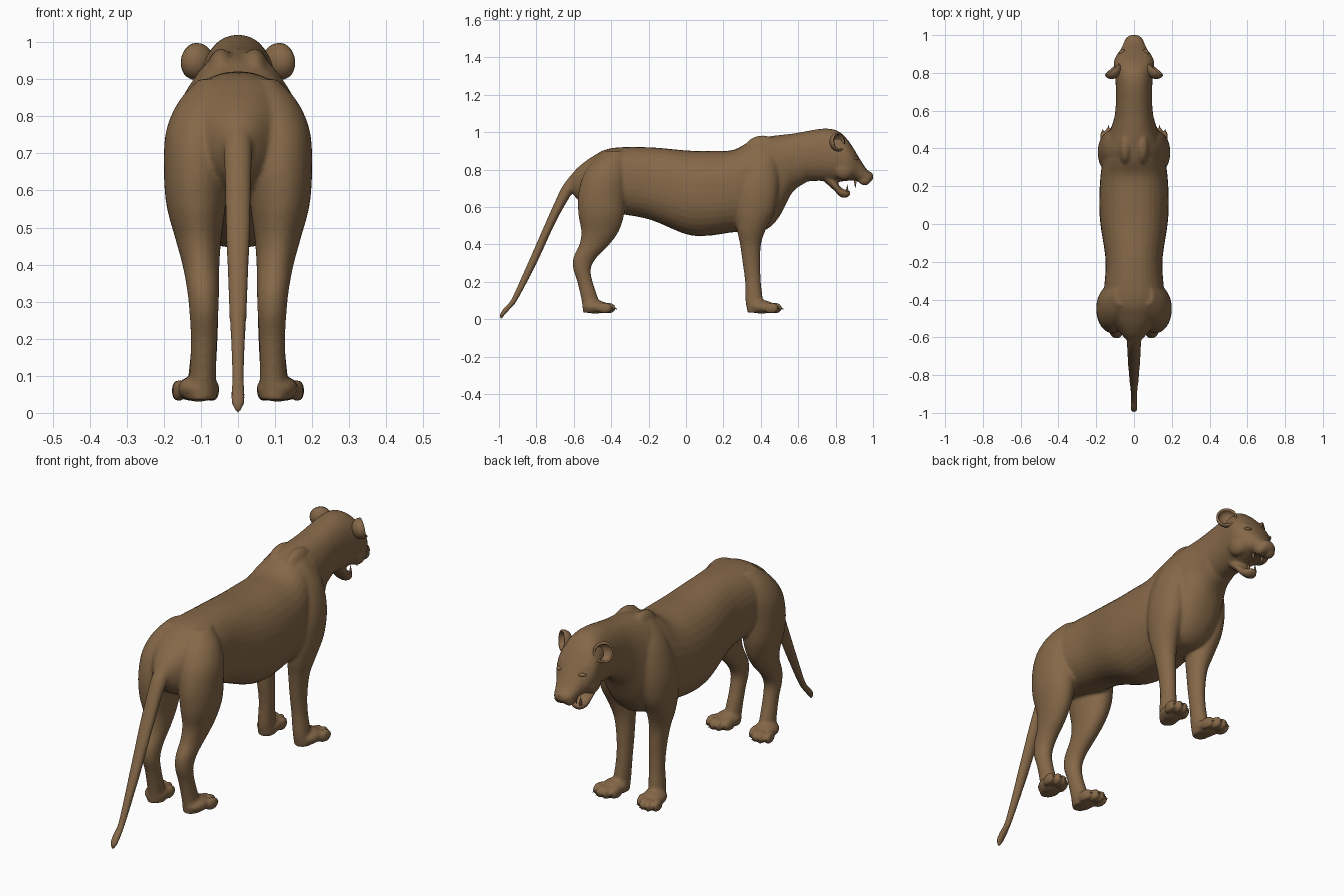
import bpy, bmesh, math
from mathutils import Matrix, Vector

cube = bpy.data.objects.get("Cube")
if cube:
    bpy.data.objects.remove(cube, do_unlink=True)

fur = bpy.data.materials.new("tawny brown")
fur.use_nodes = True
COLOUR = (0.235, 0.138, 0.065, 1)
fur.diffuse_color = COLOUR
fur.node_tree.nodes["Principled BSDF"].inputs["Base Color"].default_value = COLOUR


def catmull(rows, steps=5):
    """Smoothly interpolate rows of numbers."""
    out = []
    for i in range(len(rows) - 1):
        p = [Vector(rows[min(max(j, 0), len(rows) - 1)]) for j in range(i - 1, i + 3)]
        for k in range(steps):
            t = k / steps
            out.append(0.5 * (2 * p[1] + (p[2] - p[0]) * t
                       + (2 * p[0] - 5 * p[1] + 4 * p[2] - p[3]) * t * t
                       + (3 * p[1] - p[0] - 3 * p[2] + p[3]) * t ** 3))
    return out + [Vector(rows[-1])]


def loft(bm, rows, upright, power=2.0, sides=32):
    """Rows are (along, u, v, ru, rv): rings stacked along z if upright, else along y."""
    rings = []
    for a, u, v, ru, rv in catmull(rows):
        ring = []
        for k in range(sides):
            t = math.tau * k / sides
            c, s = math.cos(t), math.sin(t)
            du = u + max(ru, .002) * math.copysign(abs(c) ** (2 / power), c)
            dv = v + max(rv, .002) * math.copysign(abs(s) ** (2 / power), s)
            ring.append(bm.verts.new((du, dv, a) if upright else (du, a, dv)))
        rings.append(ring)
    faces = [bm.faces.new(rings[0]), bm.faces.new(rings[-1][::-1])]
    for lower, upper in zip(rings, rings[1:]):
        for k in range(sides):
            n = (k + 1) % sides
            faces.append(bm.faces.new((lower[k], upper[k], upper[n], lower[n])))
    bmesh.ops.recalc_face_normals(bm, faces=faces)


def blob(bm, centre, radii, turn=None):
    """Ellipsoid, optionally rotated."""
    m = Matrix.Translation(centre) @ (turn or Matrix()) @ Matrix.Diagonal((*radii, 1))
    bmesh.ops.create_uvsphere(bm, u_segments=20, v_segments=12, radius=1, matrix=m)


def finish(name, bm):
    mesh = bpy.data.meshes.new(name)
    bm.to_mesh(mesh)
    bm.free()
    mesh.materials.append(fur)
    mesh.shade_smooth()
    ob = bpy.data.objects.new(name, mesh)
    bpy.context.collection.objects.link(ob)
    return ob


def spine(rows):
    """(y, top, bottom, half width) to loft rows."""
    return [(y, 0, (t + b) / 2, w, (t - b) / 2) for y, t, b, w in rows]


body = bmesh.new()

# Torso, neck and head
loft(body, spine([
    (-.62, .76, .70, .03), (-.58, .81, .64, .07), (-.5, .87, .59, .125),
    (-.4, .915, .57, .16), (-.2, .92, .535, .15), (0, .903, .455, .178),
    (.12, .9, .447, .184), (.25, .905, .465, .178), (.34, .95, .465, .165),
    (.43, .975, .48, .15), (.5, .985, .55, .125), (.57, .993, .68, .103),
    (.64, 1.005, .73, .096)]), False, 2.25)
loft(body, spine([
    (.54, .985, .7, .09), (.64, 1.005, .735, .095), (.74, 1.02, .74, .097), (.81, 1.008, .735, .104),
    (.86, .965, .74, .106), (.895, .915, .742, .092), (.925, .865, .735, .07),
    (.96, .81, .725, .054), (.985, .785, .733, .042), (1.0, .772, .75, .02)]), False, 2.2)

# Lower jaw, open
loft(body, spine([(.74, .8, .735, .05), (.79, .76, .69, .05), (.825, .708, .655, .042),
                  (.855, .692, .65, .034), (.878, .685, .662, .018)]), False)
# Tail
loft(body, [(.0, 0, -.99, .004, .004), (.025, 0, -.982, .018, .014), (.06, 0, -.955, .019, .019),
            (.11, 0, -.915, .016, .018), (.3, 0, -.822, .025, .024), (.5, 0, -.732, .033, .026),
            (.63, 0, -.668, .036, .032), (.72, 0, -.615, .038, .04), (.8, 0, -.55, .03, .04)], True)
# Nose pad
blob(body, (0, .985, .775), (.024, .014, .013))

for s in (1, -1):
    # Shoulder and foreleg
    loft(body, [(z, s * x, y, rx, ry) for z, x, y, rx, ry in [
        (.035, .1, .375, .04, .045), (.1, .097, .365, .037, .047), (.2, .09, .358, .035, .042),
        (.3, .09, .35, .038, .047), (.4, .097, .345, .047, .056), (.48, .108, .35, .06, .077),
        (.58, .118, .37, .07, .105), (.7, .118, .385, .072, .11), (.82, .095, .4, .068, .095),
        (.9, .07, .4, .05, .08), (.96, .045, .41, .025, .04)]], True)
    blob(body, (s * .045, .41, .905), (.042, .1, .078))
    # Haunch and hind leg
    loft(body, [(z, s * x, y, rx, ry) for z, x, y, rx, ry in [
        (.035, .1, -.5, .042, .05), (.1, .095, -.512, .036, .046), (.2, .092, -.54, .035, .041),
        (.27, .092, -.556, .039, .047), (.33, .094, -.54, .043, .062), (.4, .1, -.49, .05, .08),
        (.47, .107, -.46, .062, .1), (.56, .113, -.453, .08, .122), (.66, .112, -.45, .088, .127),
        (.76, .106, -.435, .088, .118), (.84, .09, -.41, .07, .09), (.9, .07, -.38, .035, .05)]], True)
    # Paws: pad, heel and four toes, turned slightly outward
    for y, x in ((.405, .108), (-.485, .106)):
        splay = Matrix.Rotation(-s * .15, 4, 'Z')
        blob(body, (s * x, y, .066), (.056, .07, .036), splay)
        for i, reach in zip((-1.5, -.5, .5, 1.5), (.045, .068, .07, .05)):
            blob(body, (s * (x + .008 + i * .03), y + reach, .06), (.0175, .04, .03), splay)
    # Muzzle pad, cheek, brow and eyelids
    blob(body, (s * .024, .955, .744), (.03, .034, .028))
    blob(body, (s * .068, .845, .80), (.038, .055, .055))
    blob(body, (s * .05, .885, .893), (.028, .024, .014), Matrix.Rotation(-.7, 4, 'X'))

skin = finish("body", body)
remesh = skin.modifiers.new("fuse", 'REMESH')
remesh.mode = 'VOXEL'
remesh.voxel_size = .0075
remesh.use_smooth_shade = True
smooth = skin.modifiers.new("soften", 'SMOOTH')
smooth.factor = .5
smooth.iterations = 5

for side, s in (("left", 1), ("right", -1)):
    # Cupped ear opening forward and outward
    bm = bmesh.new()
    bmesh.ops.create_uvsphere(bm, u_segments=24, v_segments=16, radius=1)
    bmesh.ops.delete(bm, geom=[v for v in bm.verts if v.co.z > .25], context='VERTS')
    aim = Vector((s * .62, .75, .12)).to_track_quat('Z', 'Y').to_matrix().to_4x4()
    bm.transform(Matrix.Translation((s * .112, .812, .948)) @ aim @ Matrix.Diagonal((.049, .05, .042, 1)))
    ear = finish(side + "_ear", bm)
    shell = ear.modifiers.new("thickness", 'SOLIDIFY')
    shell.thickness = .009

    # Narrow eye
    bm = bmesh.new()
    blob(bm, (s * .064, .908, .86), (.014, .02, .008), Matrix.Rotation(s * .7, 4, 'Z'))
    finish(side + "_eye", bm)

    # Upper and lower fangs
    bm = bmesh.new()
    for y, z, x, flip in ((.905, .722, .026, math.pi), (.862, .7, .02, 0)):
        place = Matrix.Translation((s * x, y, z)) @ Matrix.Rotation(flip, 4, 'X')
        bmesh.ops.create_cone(bm, cap_ends=True, segments=10, radius1=.008, radius2=.001,
                              depth=.04, matrix=place)
    finish(side + "_fangs", bm)

    # Claws
    bm = bmesh.new()
    for y, x in ((.405, .108), (-.485, .106)):
        for i, reach in zip((-1.5, -.5, .5, 1.5), (.045, .068, .07, .05)):
            place = Matrix.Translation((s * (x + .012 + i * .03), y + reach + .036, .058))
            bmesh.ops.create_cone(bm, cap_ends=True, segments=8, radius1=.007, radius2=.001,
                                  depth=.022, matrix=place @ Matrix.Rotation(-1.9, 4, 'X'))
    finish(side + "_claws", bm)
